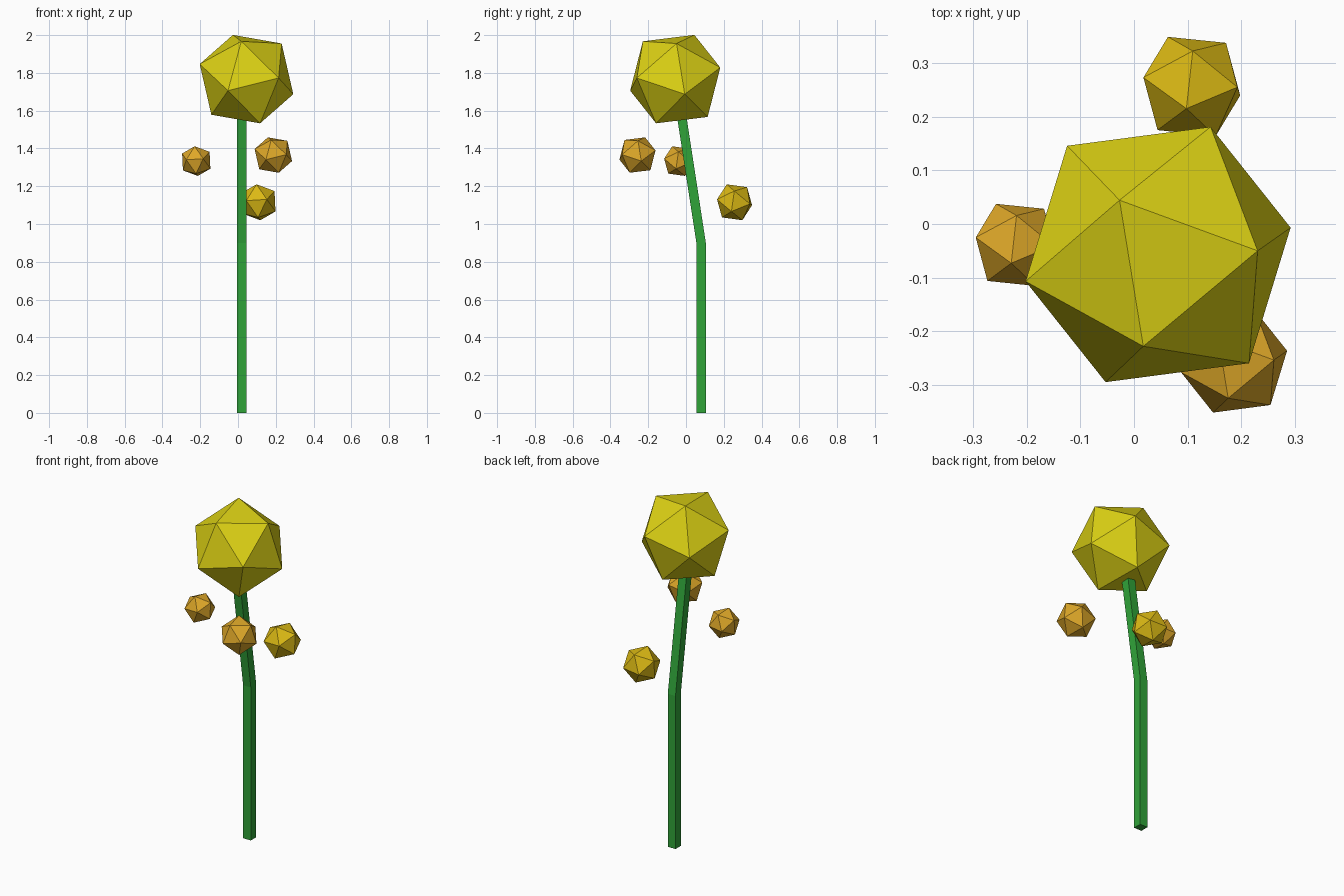
import bpy, bmesh
from mathutils import Matrix, Vector

if "Cube" in bpy.data.objects:
    bpy.data.objects.remove(bpy.data.objects["Cube"])


def material(name, rgb):
    # 8-bit sRGB to linear
    lin = [c / 255 / 12.92 if c < 11 else ((c / 255 + 0.055) / 1.055) ** 2.4 for c in rgb]
    m = bpy.data.materials.new(name)
    m.diffuse_color = (*lin, 1)
    m.use_nodes = True
    m.node_tree.nodes["Principled BSDF"].inputs["Base Color"].default_value = m.diffuse_color
    return m


def finish(bm, name, mat):
    bmesh.ops.recalc_face_normals(bm, faces=bm.faces[:])
    me = bpy.data.meshes.new(name)
    bm.to_mesh(me)
    bm.free()
    me.materials.append(mat)
    ob = bpy.data.objects.new(name, me)
    bpy.context.collection.objects.link(ob)
    return ob


def frame(a, b):
    # orthonormal frame from two directions, symmetric about their middle
    a, b = Vector(a).normalized(), Vector(b).normalized()
    u, v = (a + b).normalized(), (a - b).normalized()
    return Matrix((u, v, u.cross(v))).transposed()


def ball(name, centre, radius, tilt, mat):
    # icosahedron turned so that one edge points along the two tilt directions
    bm = bmesh.new()
    bmesh.ops.create_icosphere(bm, subdivisions=1, radius=radius)
    bm.edges.ensure_lookup_table()
    p, q = (v.co for v in bm.edges[0].verts)
    turn = frame(*tilt) @ frame(p, q).transposed()
    bmesh.ops.transform(bm, matrix=Matrix.Translation(centre) @ turn.to_4x4(), verts=bm.verts[:])
    return finish(bm, name, mat)


green = material("stem green", (48, 164, 57))
yellow = material("flower yellow", (221, 210, 20))
gold = material("bud gold", (219, 185, 20))
amber = material("bud amber", (221, 167, 40))

# Stem: square section, upright then leaning forward into the flower
bm = bmesh.new()
rings = []
for y, z in ((0.08, 0), (0.08, 0.9), (-0.053, 1.767)):
    rings.append([bm.verts.new((0.02 + sx * 0.025, y + sy * 0.025, z))
                  for sx, sy in ((-1, -1), (1, -1), (1, 1), (-1, 1))])
for lo, hi in zip(rings, rings[1:]):
    for i in range(4):
        j = (i + 1) % 4
        bm.faces.new((lo[i], lo[j], hi[j], hi[i]))
bm.faces.new(rings[0])
bm.faces.new(rings[-1])
finish(bm, "stem", green)

# Flower head and floating buds, in two orientations
tilt_a = ((-0.072, 0.103, 0.233), (-0.027, -0.172, 0.198))
tilt_b = ((-0.10, -0.42, 0.91), (0.02, 0.65, 0.75))
ball("flower_head", (0.045, -0.057, 1.767), 0.265, tilt_a, yellow)
ball("right_bud", (0.187, -0.257, 1.365), 0.106, tilt_a, amber)
ball("back_bud", (0.108, 0.257, 1.115), 0.104, tilt_b, gold)
ball("left_bud", (-0.221, -0.039, 1.333), 0.086, tilt_b, amber)
